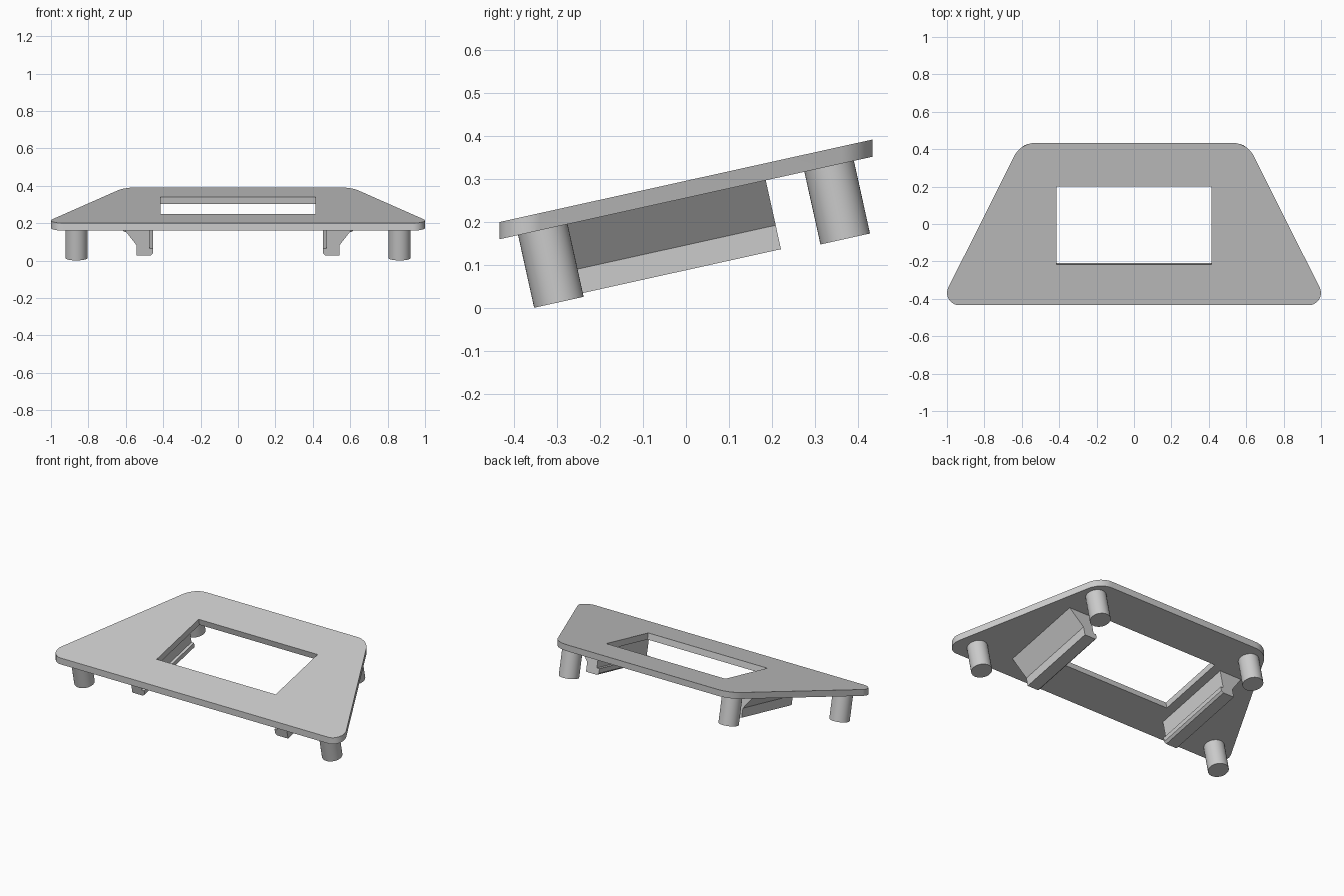
import bpy, bmesh, math
from mathutils import Matrix, Vector

cube = bpy.data.objects.get("Cube")
if cube:
    bpy.data.objects.remove(cube, do_unlink=True)

TILT = math.radians(12.47)
BASE_Z = 0.256          # underside of the plate at its centre
THICK = 0.04
FRAME = Matrix.Translation((0, 0, BASE_Z)) @ Matrix.Rotation(TILT, 4, 'X')

COLOUR = (0.6, 0.6, 0.6, 1)
grey = bpy.data.materials.new("plain grey")
grey.use_nodes = True
grey.diffuse_color = COLOUR
grey.node_tree.nodes["Principled BSDF"].inputs["Base Color"].default_value = COLOUR


def finish(bm, name, matrix=None):
    """Turn a bmesh into an object."""
    if matrix:
        bm.transform(matrix)
    bmesh.ops.recalc_face_normals(bm, faces=bm.faces)
    mesh = bpy.data.meshes.new(name)
    bm.to_mesh(mesh)
    bm.free()
    mesh.materials.append(grey)
    ob = bpy.data.objects.new(name, mesh)
    bpy.context.collection.objects.link(ob)
    return ob


def smooth(ob):
    bpy.ops.object.select_all(action='DESELECT')
    ob.select_set(True)
    bpy.context.view_layer.objects.active = ob
    bpy.ops.object.shade_smooth_by_angle(angle=math.radians(30))


def prism(points, offset):
    """Extrude a closed outline of 3D points along an offset."""
    bm = bmesh.new()
    face = bm.faces.new([bm.verts.new(p) for p in points])
    out = bmesh.ops.extrude_face_region(bm, geom=[face], use_keep_orig=True)
    bmesh.ops.translate(bm, vec=offset,
                        verts=[v for v in out["geom"] if isinstance(v, bmesh.types.BMVert)])
    return bm


def fillet(prev, corner, nxt, radius, steps=10):
    """Arc points that round one corner of an outline."""
    c = Vector(corner)
    a = (Vector(prev) - c).normalized()
    b = (Vector(nxt) - c).normalized()
    half = a.angle(b) / 2
    centre = c + (a + b).normalized() * radius / math.sin(half)
    start = (c + a * radius / math.tan(half) - centre).normalized()
    end = (c + b * radius / math.tan(half) - centre).normalized()
    return [centre + start.lerp(end, i / steps).normalized() * radius for i in range(steps + 1)]


# Sloping plate with rounded corners and upright edges
corners = [(-1.04, -0.434), (1.04, -0.434), (0.605, 0.434), (-0.605, 0.434)]
radii = [0.065, 0.065, 0.13, 0.13]
outline = []
for i, r in enumerate(radii):
    outline += fillet(corners[i - 1], corners[i], corners[(i + 1) % 4], r)
plate = finish(prism([(p.x, p.y, BASE_Z + p.y * math.tan(TILT)) for p in outline],
                     (0, 0, THICK)), "plate")

# Window cut square to the slope
bm = bmesh.new()
bmesh.ops.create_cube(bm, size=1, matrix=Matrix.Diagonal((0.83, 0.428, 0.4, 1)))
cutter = finish(bm, "window_cutter", FRAME)
cutter.hide_render = True
mod = plate.modifiers.new("window", 'BOOLEAN')
mod.operation = 'DIFFERENCE'
mod.solver = 'EXACT'
mod.object = cutter
bpy.context.view_layer.objects.active = plate
bpy.ops.object.modifier_apply(modifier=mod.name)
bpy.data.objects.remove(cutter, do_unlink=True)
smooth(plate)

# Feet square to the slope
for row, y, x in (("front", -0.341, 0.864), ("back", 0.341, 0.557)):
    for side, s in (("left", 1), ("right", -1)):
        top, bottom = 0.01, -0.173
        bm = bmesh.new()
        bmesh.ops.create_cone(bm, cap_ends=True, segments=40, radius1=0.059, radius2=0.059,
                              depth=top - bottom,
                              matrix=Matrix.Translation((s * x, y, (top + bottom) / 2)))
        smooth(finish(bm, f"{row}_{side}_foot", FRAME))

# Clip rails: tapered bracket with a small lip facing inwards
profile = [(0.625, 0.003), (0.625, 0), (0.543, -0.107), (0.543, -0.164), (0.468, -0.164),
           (0.455, -0.152), (0.455, -0.124), (0.473, -0.124), (0.473, 0.003)]
for side, s in (("left", 1), ("right", -1)):
    rail = prism([(s * x, -0.32, z) for x, z in profile], (0, 0.51, 0))
    finish(rail, f"{side}_clip_rail", FRAME)
